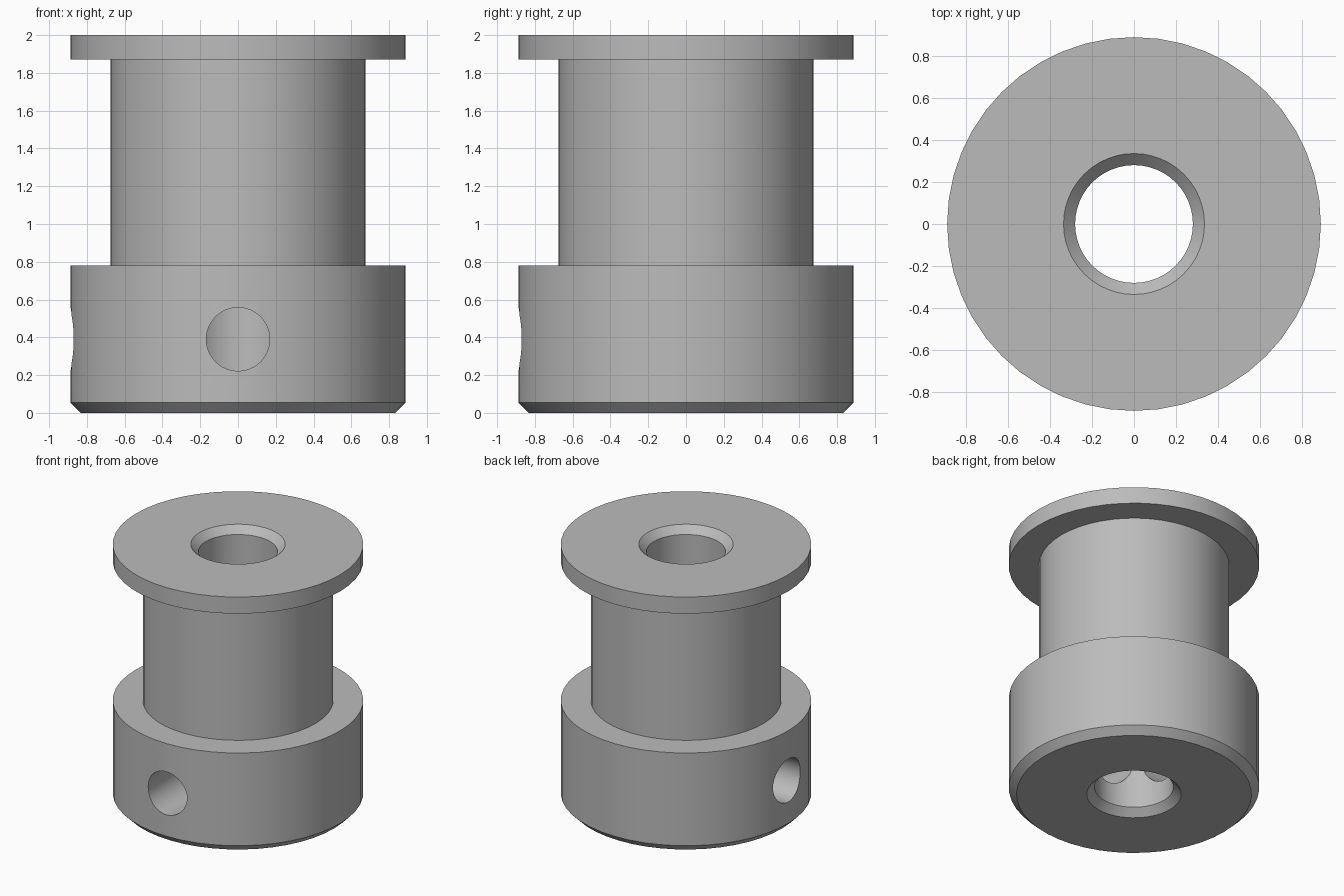
import bpy, bmesh, math
from mathutils import Matrix, Vector

SEGMENTS = 48

cube = bpy.data.objects.get("Cube")
if cube:
    bpy.data.objects.remove(cube, do_unlink=True)

# Plain metal grey
metal = bpy.data.materials.new("metal grey")
metal.use_nodes = True
grey = (0.5, 0.5, 0.5, 1)
metal.diffuse_color = grey
metal.node_tree.nodes["Principled BSDF"].inputs["Base Color"].default_value = grey


def add_object(name, bm):
    bmesh.ops.recalc_face_normals(bm, faces=bm.faces)
    mesh = bpy.data.meshes.new(name)
    bm.to_mesh(mesh)
    bm.free()
    mesh.materials.append(metal)
    obj = bpy.data.objects.new(name, mesh)
    bpy.context.collection.objects.link(obj)
    return obj


def lathe(name, profile):
    """Revolve a closed (radius, height) profile around z."""
    bm = bmesh.new()
    verts = [bm.verts.new((r, 0, z)) for r, z in profile]
    edges = [bm.edges.new((v, verts[i - 1])) for i, v in enumerate(verts)]
    bmesh.ops.spin(bm, geom=verts + edges, cent=(0, 0, 0), axis=(0, 0, 1),
                   angle=math.tau, steps=SEGMENTS, use_merge=True)
    bmesh.ops.remove_doubles(bm, verts=bm.verts, dist=0.0001)
    return add_object(name, bm)


# Pulley body: chamfered collar, belt drum, top flange and chamfered bore
RIM, DRUM, BORE, BORE_MOUTH = 0.888, 0.675, 0.28, 0.335
CHAMFER, COLLAR_TOP, FLANGE_BASE, TOP = 0.055, 0.78, 1.87, 2.0
body = lathe("pulley_body", [
    (BORE_MOUTH, 0), (RIM - CHAMFER, 0), (RIM, CHAMFER), (RIM, COLLAR_TOP),
    (DRUM, COLLAR_TOP), (DRUM, FLANGE_BASE), (RIM, FLANGE_BASE), (RIM, TOP),
    (BORE_MOUTH, TOP), (BORE, TOP - CHAMFER), (BORE, CHAMFER),
])

# Set screw holes through the collar wall, on the front and the right
for side, direction in (("front", Vector((0, -1, 0))), ("right", Vector((-1, 0, 0)))):
    bm = bmesh.new()
    place = (Matrix.Translation(direction * 0.6 + Vector((0, 0, 0.39)))
             @ direction.to_track_quat("Z", "Y").to_matrix().to_4x4())
    bmesh.ops.create_cone(bm, cap_ends=True, segments=SEGMENTS, radius1=0.168,
                          radius2=0.168, depth=1.0, matrix=place)
    cutter = add_object(side + "_screw_hole_cutter", bm)
    cutter.hide_render = True
    cut = body.modifiers.new(side + " screw hole", "BOOLEAN")
    cut.operation, cut.solver, cut.object = "DIFFERENCE", "EXACT", cutter
    bpy.context.view_layer.objects.active = body
    bpy.ops.object.modifier_apply(modifier=cut.name)
    bpy.data.objects.remove(cutter, do_unlink=True)

# Smooth round walls, crisp rims
bpy.ops.object.select_all(action="DESELECT")
body.select_set(True)
bpy.context.view_layer.objects.active = body
bpy.ops.object.shade_smooth_by_angle(angle=math.radians(30))
